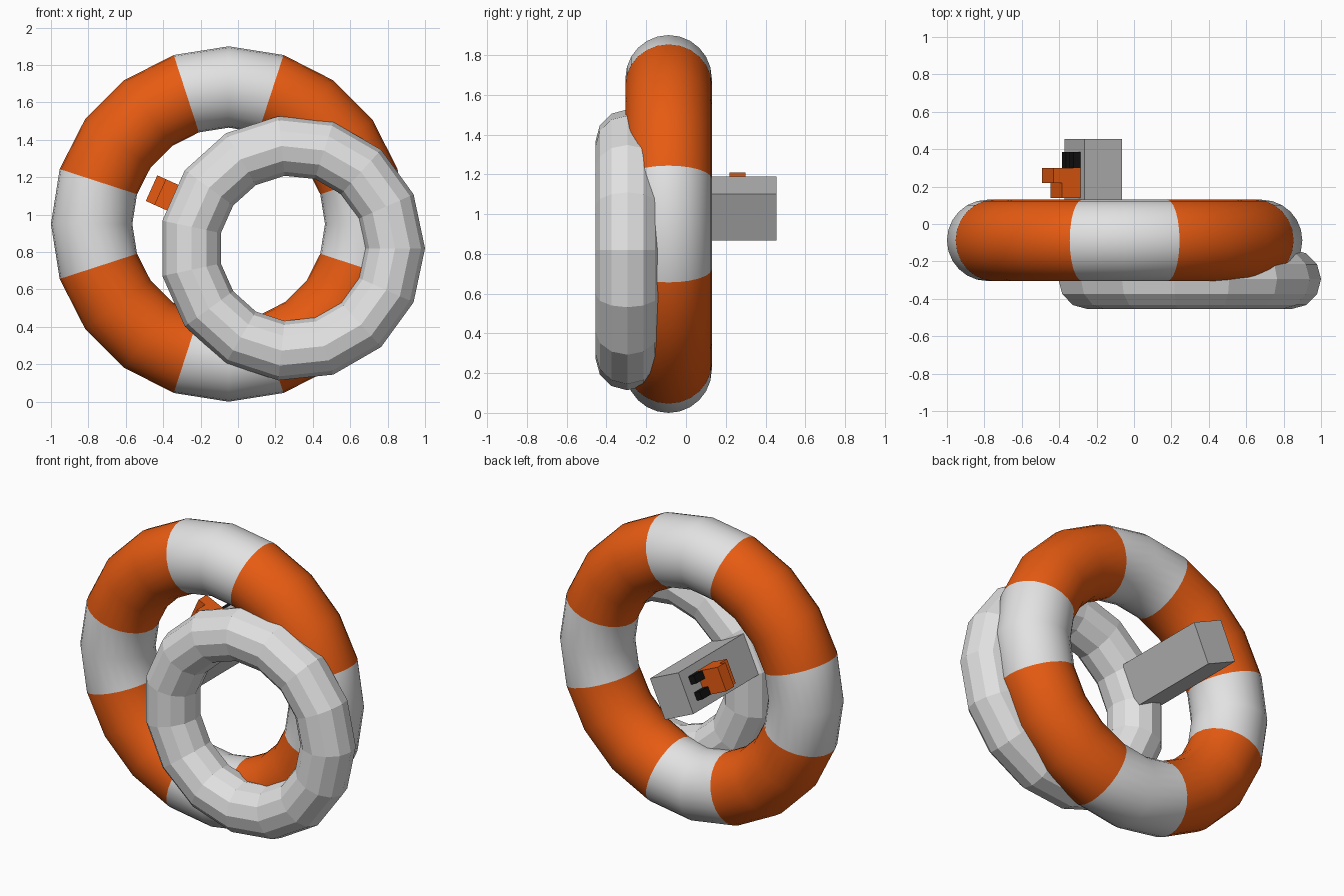
import bpy, math
from mathutils import Matrix, Vector

if "Cube" in bpy.data.objects:
    bpy.data.objects.remove(bpy.data.objects["Cube"])


def material(name, rgb):
    m = bpy.data.materials.new(name)
    m.diffuse_color = (*rgb, 1)
    m.use_nodes = True
    m.node_tree.nodes["Principled BSDF"].inputs["Base Color"].default_value = m.diffuse_color
    return m


white = material("white", (0.76, 0.76, 0.76))
orange = material("orange", (0.8, 0.105, 0.006))
grey = material("grey", (0.5, 0.5, 0.5))
black = material("black", (0.006, 0.006, 0.006))


def upright_torus(name, centre, major, minor, nmaj, nmin, mats):
    bpy.ops.mesh.primitive_torus_add(
        location=centre, rotation=(math.pi / 2, 0, 0), major_radius=major,
        minor_radius=minor, major_segments=nmaj, minor_segments=nmin)
    ob = bpy.context.object
    ob.name = name
    for m in mats:
        ob.data.materials.append(m)
    return ob


# Life ring: four white bands of two segments, orange between them
ring = upright_torus("life_ring", (-0.05, -0.0875, 0.95), 0.7325, 0.2175, 20, 24, [orange, white])
for p in ring.data.polygons:
    a = math.degrees(math.atan2(p.center.y, p.center.x)) % 90
    p.material_index = 1 if min(a, 90 - a) < 18 else 0
bpy.ops.object.shade_smooth()

# Faceted rope coil in front
coil = upright_torus("rope_coil", (0.29, -0.295, 0.82), 0.55, 0.16, 15, 12, [white])
bpy.ops.object.shade_flat()

# Tilted frame shared by the light: out = away from its left face, up = along that face
TILT = math.radians(24.2)
OUT = Vector((-math.cos(TILT), 0, math.sin(TILT)))
UP = Vector((math.sin(TILT), 0, math.cos(TILT)))
CORNER = Vector((-0.265, 0, 1.19))


def tilted_box(name, out, up, y, mat):
    mid = [(r[0] + r[1]) / 2 for r in (out, up, y)]
    size = [r[1] - r[0] for r in (out, up, y)]
    bpy.ops.mesh.primitive_cube_add(size=1)
    ob = bpy.context.object
    ob.name = name
    Y = Vector((0, 1, 0))
    rot = Matrix((-OUT, Y, UP)).transposed().to_4x4()
    pos = CORNER + OUT * mid[0] + UP * mid[1] + Y * mid[2]
    ob.matrix_world = Matrix.Translation(pos) @ rot @ Matrix.Diagonal((size[0], size[2], size[1], 1))
    ob.data.materials.append(mat)


# Main case, its front end buried in the coil
tilted_box("case", (-0.219, 0), (-0.257, 0), (-0.21, 0.455), grey)
# Stepped orange clip on the case's side
tilted_box("clip_base", (-0.005, 0.11), (-0.2, -0.05), (0.14, 0.30), orange)
tilted_box("clip_lip", (0.105, 0.16), (-0.2, -0.05), (0.22, 0.30), orange)
# Two black lugs behind the clip
for i, u in enumerate((-0.1, -0.2)):
    tilted_box(f"lug_{i + 1}", (-0.005, 0.042), (u, u + 0.05), (0.295, 0.385), black)
